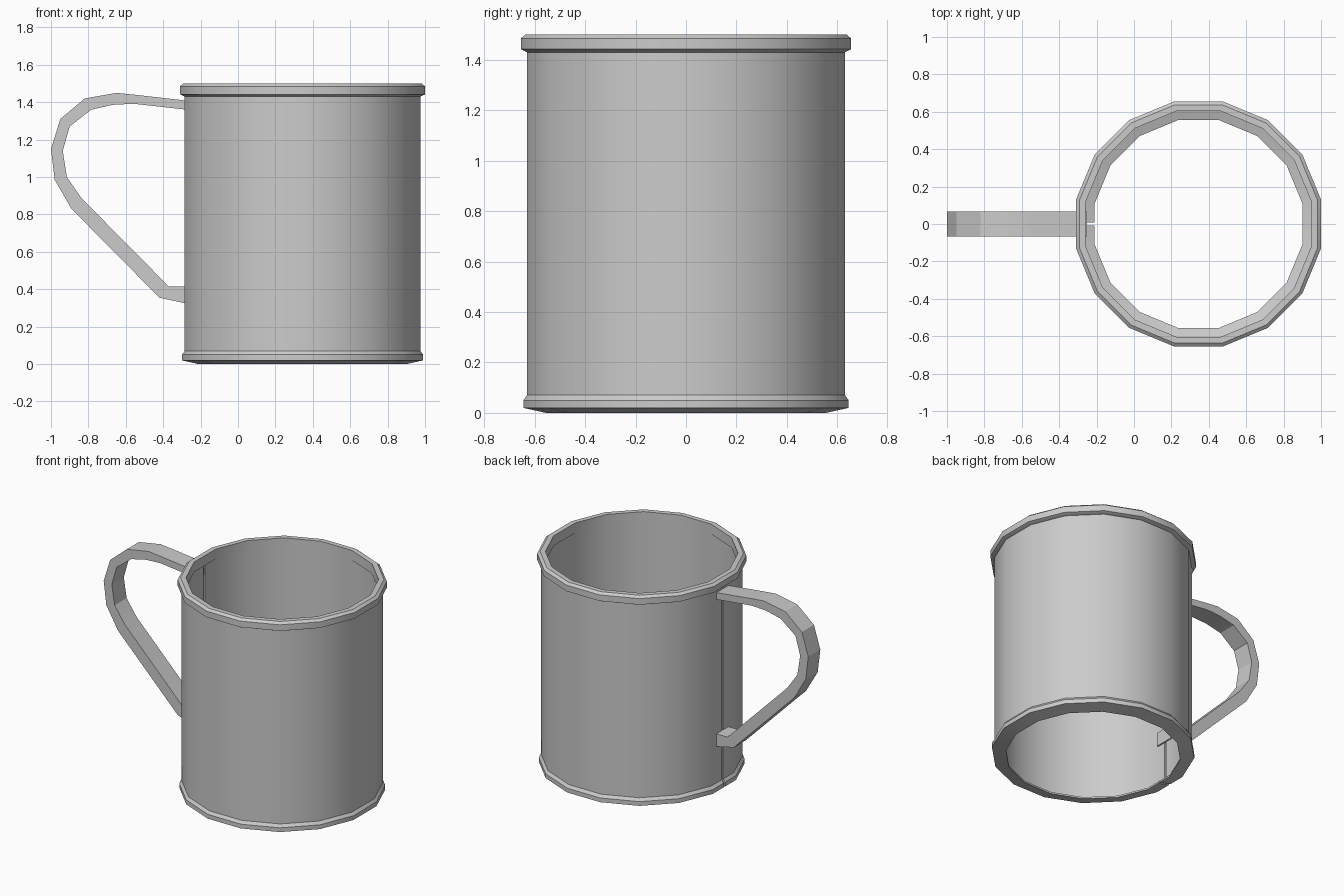
import bpy, bmesh, math

if "Cube" in bpy.data.objects:
    bpy.data.objects.remove(bpy.data.objects["Cube"])

CX = 0.345                       # centre of the cup along x
SIDES = 16
HALF = math.pi / SIDES


def finish(name, bm, angle=30):
    bmesh.ops.recalc_face_normals(bm, faces=bm.faces)
    me = bpy.data.meshes.new(name)
    bm.to_mesh(me)
    bm.free()
    ob = bpy.data.objects.new(name, me)
    bpy.context.collection.objects.link(ob)
    bpy.ops.object.select_all(action='DESELECT')
    ob.select_set(True)
    bpy.context.view_layer.objects.active = ob
    bpy.ops.object.shade_smooth_by_angle(angle=math.radians(angle))
    return ob


def ring(name, profile, gap=0.0):
    """Sweep a closed (apothem, z) profile round 16 flats, optionally split at -x."""
    dirs = []
    for i in range(SIDES):
        a = -math.pi + HALF + i * 2 * HALF
        dirs.append((math.cos(a) / math.cos(HALF), math.sin(a) / math.cos(HALF)))
    bm = bmesh.new()
    loops = [[bm.verts.new((CX + r * x, r * y, z)) for r, z in profile] for x, y in dirs]
    if gap:
        for s, pos in ((-1, 0), (1, len(loops) + 1)):
            loops.insert(pos, [bm.verts.new((CX - r, s * gap, z)) for r, z in profile])
        bm.faces.new(loops[0])
        bm.faces.new(loops[-1])
        pairs = list(zip(loops, loops[1:]))
    else:
        pairs = list(zip(loops, loops[1:] + loops[:1]))
    n = len(profile)
    for a, b in pairs:
        for j in range(n):
            k = (j + 1) % n
            bm.faces.new((a[j], b[j], b[k], a[k]))
    return finish(name, bm)


# Cup wall with the lower band and open bottom, narrow seam under the handle
ring("cup_wall", [(0.555, 0.0), (0.645, 0.02), (0.645, 0.05), (0.63, 0.07),
                  (0.63, 1.44), (0.608, 1.44), (0.608, 0.03), (0.555, 0.012)],
     gap=0.007)

# Rolled rim
ring("rim", [(0.63, 1.43), (0.655, 1.442), (0.655, 1.485), (0.637, 1.5),
             (0.603, 1.5), (0.603, 1.43)])

# Strap handle: matching outer and inner outlines in the xz plane
outer = [(-0.27, 1.408), (-0.55, 1.44), (-0.65, 1.45), (-0.82, 1.42), (-0.95, 1.31),
         (-1.0, 1.15), (-0.98, 0.985), (-0.89, 0.83), (-0.42, 0.355), (-0.25, 0.318)]
inner = [(-0.27, 1.36), (-0.56, 1.392), (-0.67, 1.386), (-0.785, 1.36), (-0.90, 1.27),
         (-0.937, 1.14), (-0.915, 1.0), (-0.835, 0.885), (-0.37, 0.415), (-0.25, 0.415)]
bm = bmesh.new()
W = 0.067
sections = [[bm.verts.new((x, y, z)) for (x, z), y in
             ((o, -W), (o, W), (i, W), (i, -W))] for o, i in zip(outer, inner)]
for a, b in zip(sections, sections[1:]):
    for j in range(4):
        k = (j + 1) % 4
        bm.faces.new((a[j], b[j], b[k], a[k]))
bm.faces.new(sections[0])
bm.faces.new(sections[-1])
finish("handle", bm, angle=20)
